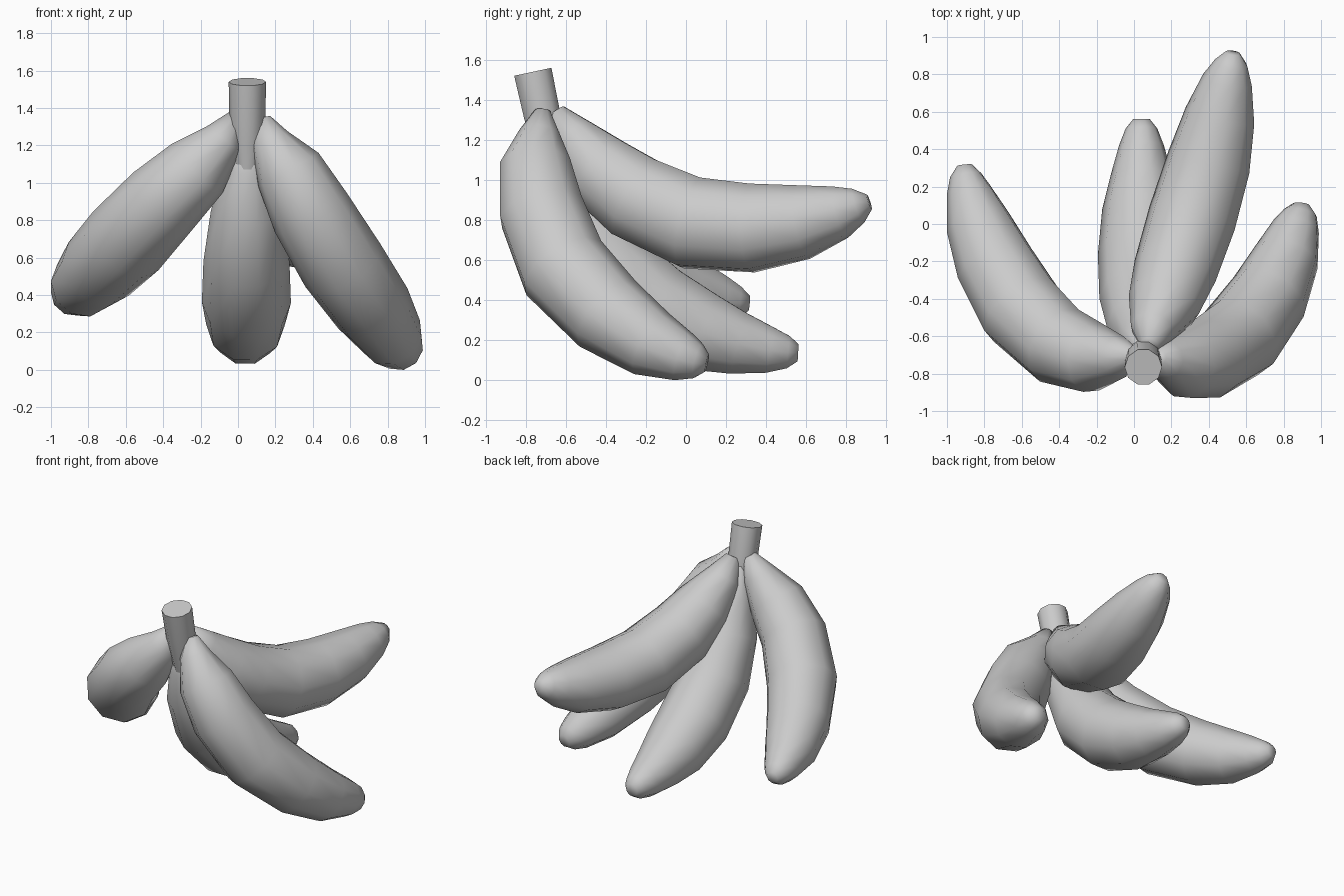
import bpy, bmesh, math
from mathutils import Vector


def tube(name, rings, sides=10, sharp=60):
    """Loft round sections (x, y, z, radius) along a path and cap both ends."""
    pts = [Vector(r[:3]) for r in rings]
    bm = bmesh.new()
    loops = []
    u = None
    for i, p in enumerate(pts):
        a, b = pts[max(i - 1, 0)], pts[min(i + 1, len(pts) - 1)]
        t = (b - a).normalized()
        if u is None:
            u = (pts[-1] - pts[0]).cross(pts[len(pts) // 2] - pts[0])
            if u.length < 1e-3:
                u = Vector((1, 0, 0))
        u = (u - t * u.dot(t)).normalized()
        v = t.cross(u)
        loop = []
        for k in range(sides):
            ang = 2 * math.pi * k / sides
            loop.append(bm.verts.new(p + (u * math.cos(ang) + v * math.sin(ang)) * rings[i][3]))
        loops.append(loop)
    for a, b in zip(loops, loops[1:]):
        for k in range(sides):
            n = (k + 1) % sides
            bm.faces.new((a[k], a[n], b[n], b[k]))
    bm.faces.new(loops[0][::-1])
    bm.faces.new(loops[-1])
    bmesh.ops.recalc_face_normals(bm, faces=bm.faces)
    mesh = bpy.data.meshes.new(name)
    bm.to_mesh(mesh)
    bm.free()
    obj = bpy.data.objects.new(name, mesh)
    bpy.context.collection.objects.link(obj)
    bpy.ops.object.select_all(action='DESELECT')
    obj.select_set(True)
    bpy.context.view_layer.objects.active = obj
    bpy.ops.object.shade_smooth_by_angle(angle=math.radians(sharp))
    return obj


# Shared stem, leaning forward at the top
tube("stem", [(0.05, -0.765, 1.54, 0.1), (0.05, -0.72, 1.33, 0.096),
              (0.05, -0.695, 1.2, 0.085), (0.05, -0.675, 1.06, 0.065)])

# Long upper banana reaching back
tube("banana_back", [
    (0.08, -0.65, 1.34, 0.05), (0.1, -0.57, 1.22, 0.12), (0.16, -0.43, 1.05, 0.195),
    (0.22, -0.25, 0.91, 0.225), (0.31, 0.03, 0.785, 0.238), (0.4, 0.33, 0.76, 0.226),
    (0.46, 0.58, 0.79, 0.19), (0.50, 0.77, 0.84, 0.135), (0.52, 0.86, 0.872, 0.09),
    (0.528, 0.915, 0.89, 0.04)], sharp=80)

# Banana on the right
tube("banana_right", [
    (0.135, -0.715, 1.345, 0.04), (0.17, -0.73, 1.23, 0.105), (0.27, -0.75, 1.07, 0.185),
    (0.39, -0.72, 0.84, 0.22), (0.56, -0.61, 0.56, 0.232), (0.72, -0.39, 0.33, 0.215),
    (0.82, -0.17, 0.18, 0.175), (0.87, -0.01, 0.115, 0.125), (0.89, 0.06, 0.095, 0.09),
    (0.895, 0.105, 0.085, 0.045)], sharp=80)

# Banana on the left
tube("banana_left", [
    (-0.01, -0.70, 1.355, 0.045), (-0.08, -0.71, 1.23, 0.115), (-0.22, -0.715, 1.075, 0.19),
    (-0.4, -0.65, 0.905, 0.22), (-0.6, -0.46, 0.69, 0.235), (-0.745, -0.21, 0.54, 0.215),
    (-0.835, 0.01, 0.45, 0.175), (-0.885, 0.18, 0.405, 0.12), (-0.9, 0.26, 0.39, 0.085),
    (-0.905, 0.315, 0.385, 0.04)], sharp=80)

# Low banana in the middle
tube("banana_middle", [
    (0.05, -0.67, 1.3, 0.05), (0.05, -0.63, 1.08, 0.125), (0.045, -0.55, 0.85, 0.19),
    (0.045, -0.4, 0.58, 0.23), (0.045, -0.16, 0.36, 0.238), (0.04, 0.08, 0.24, 0.21),
    (0.04, 0.26, 0.185, 0.165), (0.04, 0.42, 0.15, 0.12), (0.04, 0.51, 0.14, 0.085),
    (0.04, 0.56, 0.137, 0.045)], sharp=80)
